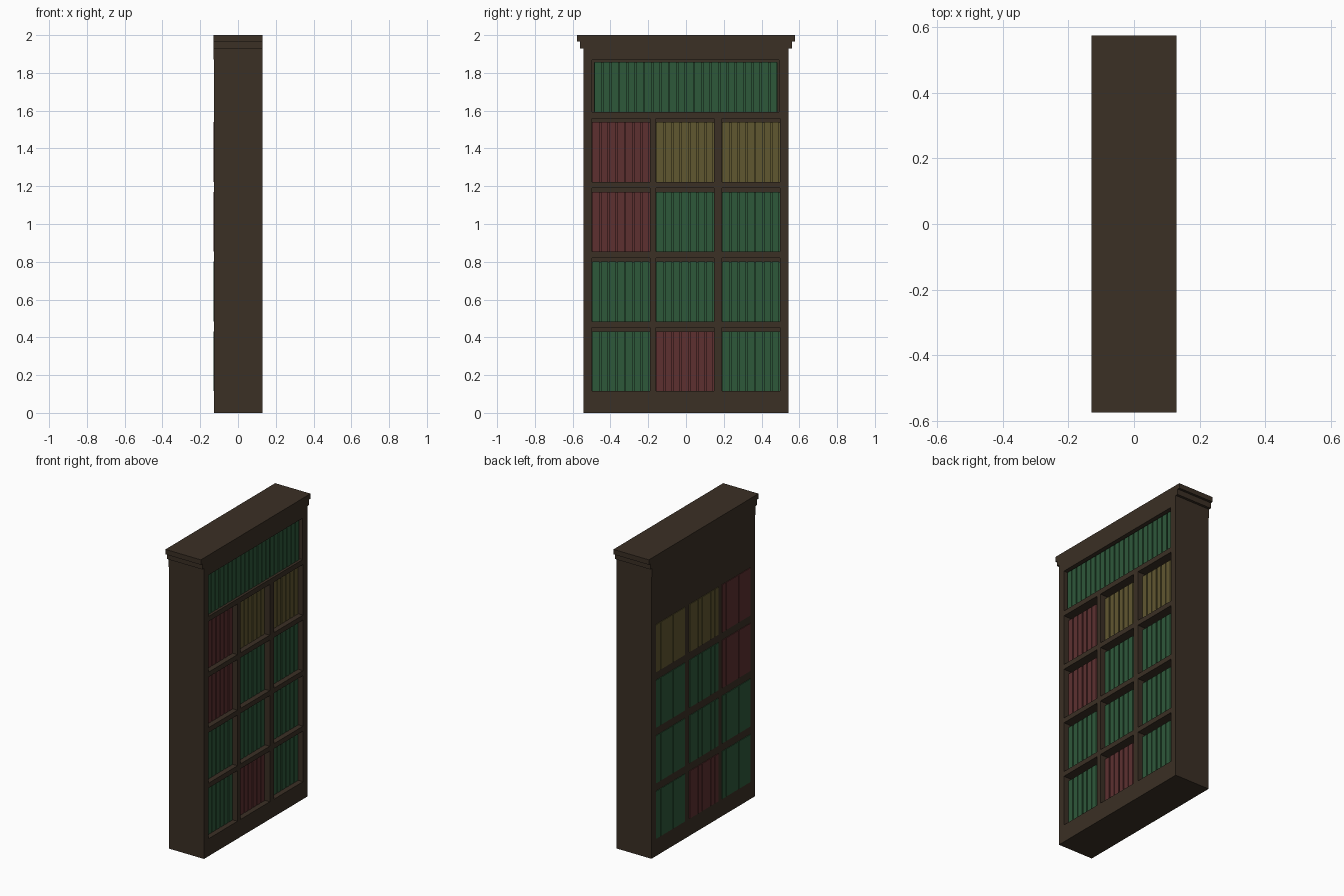
import bpy
import bmesh

default = bpy.data.objects.get("Cube")
if default:
    bpy.data.objects.remove(default, do_unlink=True)


def make_material(name, rgb):
    mat = bpy.data.materials.new(name)
    mat.use_nodes = True
    color = (*rgb, 1.0)
    mat.diffuse_color = color
    bsdf = mat.node_tree.nodes["Principled BSDF"]
    bsdf.inputs["Base Color"].default_value = color
    bsdf.inputs["Roughness"].default_value = 0.9
    return mat


WOOD = make_material("dark wood", (0.043, 0.029, 0.018))
GREEN = make_material("green cloth", (0.027, 0.098, 0.042))
RED = make_material("red cloth", (0.110, 0.030, 0.030))
YELLOW = make_material("yellow cloth", (0.118, 0.095, 0.030))


def add_box(bm, x, y, z):
    """Box between (min, max) pairs on each axis."""
    verts = bmesh.ops.create_cube(bm, size=1)["verts"]
    for v in verts:
        v.co = [a[0] if c < 0 else a[1] for c, a in zip(v.co, (x, y, z))]


def make_object(name, boxes, mat):
    bm = bmesh.new()
    for box in boxes:
        add_box(bm, *box)
    mesh = bpy.data.meshes.new(name)
    bm.to_mesh(mesh)
    bm.free()
    mesh.materials.append(mat)
    obj = bpy.data.objects.new(name, mesh)
    bpy.context.collection.objects.link(obj)
    return obj


FRONT, BACK = 0.13, -0.126
HALF = 0.543
ROW_Z = [0.116 + 0.369 * i for i in range(4)]
BAY_H, BOOK_H = 0.336, 0.316
COLUMN_Y = [-0.344, -0.005, 0.344]
BAY_HALF = 0.153
TOP_Z = (1.593, 1.868)

# Carcass with the bays cut into its open face
carcass = make_object("carcass", [((BACK, FRONT), (-HALF, HALF), (0, 1.95))], WOOD)
bays = [((0.05, 0.3), (y - BAY_HALF, y + BAY_HALF), (z, z + BAY_H))
        for z in ROW_Z for y in COLUMN_Y]
bays.append(((0.05, 0.3), (-0.497, 0.493), TOP_Z))
cutter = make_object("bay_cutter", bays, WOOD)
cutter.hide_render = True
cut = carcass.modifiers.new("bays", "BOOLEAN")
cut.operation = "DIFFERENCE"
cut.solver = "EXACT"
cut.object = cutter
bpy.context.view_layer.objects.active = carcass
bpy.ops.object.modifier_apply(modifier=cut.name)
bpy.data.objects.remove(cutter, do_unlink=True)

# Stepped cornice and the board along the back of it
make_object("cornice_lower", [((-0.13, FRONT), (-0.56, 0.56), (1.93, 1.967))], WOOD)
make_object("cornice_upper", [((-0.13, FRONT), (-0.576, 0.576), (1.967, 2.0))], WOOD)
make_object("back_board", [((-0.13, -0.1), (-HALF, HALF), (1.872, 1.93))], WOOD)


def make_books(name, y0, y1, z0, z1, count, x0, x1, mat):
    """A row of spines with shallow grooves between them."""
    pitch = (y1 - y0) / count
    boxes = [((x0 + 0.002, x1 - 0.008), (y0, y1), (z0, z1 - 0.002))]
    for i in range(count):
        start = y0 + i * pitch
        boxes.append(((x0, x1), (start + 0.003, start + pitch - 0.004), (z0, z1)))
    make_object(name, boxes, mat)


# Books in the square bays, listed from the bottom row up
COLORS = [(GREEN, RED, GREEN), (GREEN, GREEN, GREEN),
          (RED, GREEN, GREEN), (RED, YELLOW, YELLOW)]
for r, (z, row) in enumerate(zip(ROW_Z, COLORS), 1):
    for c, (y, mat) in enumerate(zip(COLUMN_Y, row), 1):
        make_books(f"books_row{r}_bay{c}", y - BAY_HALF, y + BAY_HALF,
                   z, z + BOOK_H, 7, -0.13, 0.095, mat)

# Long top row of books, closed at the back
make_books("books_top_row", -0.487, 0.485, TOP_Z[0], TOP_Z[1] - 0.01,
           22, 0.0, 0.113, GREEN)
